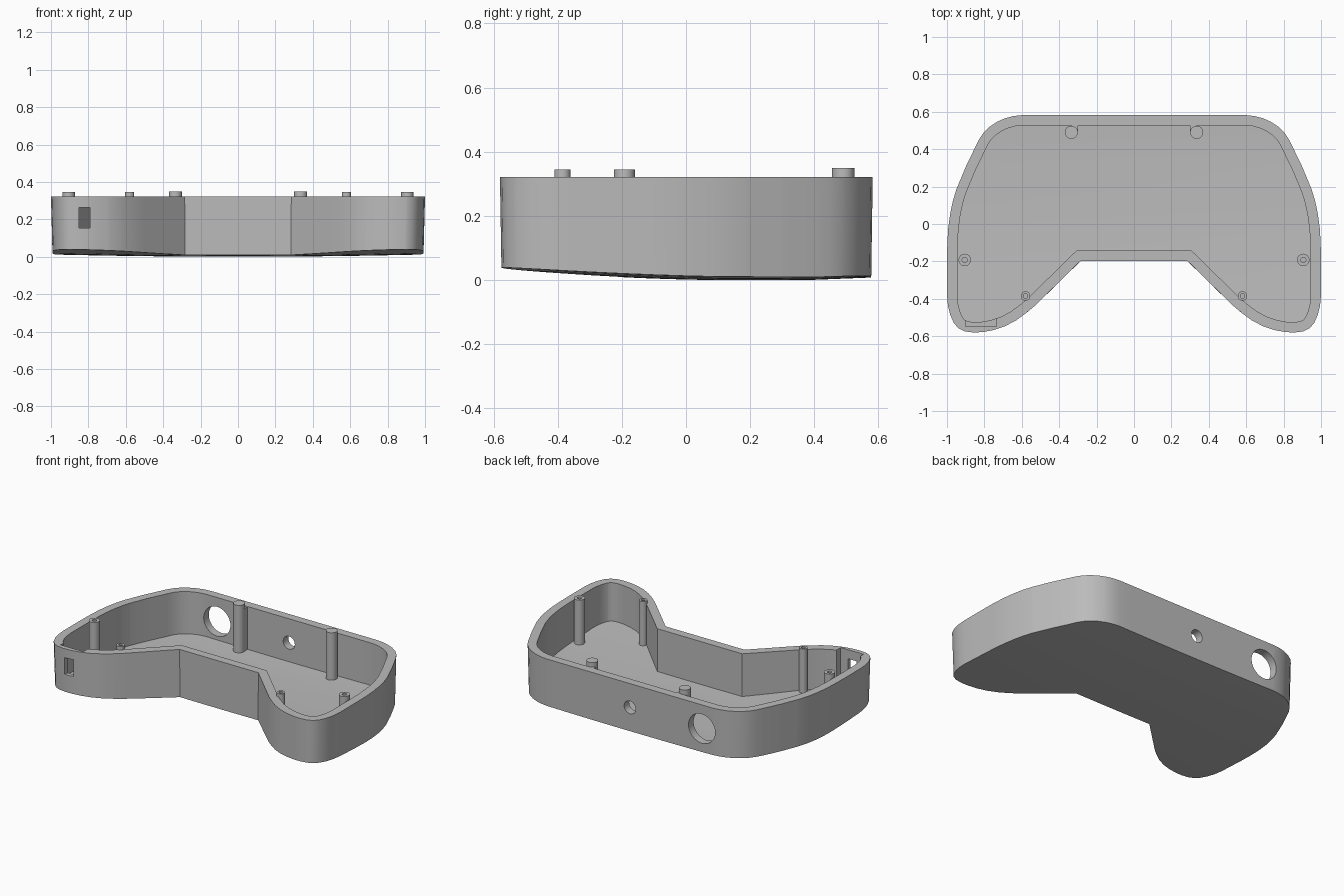
import bpy, bmesh, math
from mathutils import Vector

cube = bpy.data.objects.get("Cube")
if cube:
    bpy.data.objects.remove(cube, do_unlink=True)

grey = bpy.data.materials.new("matte grey plastic")
grey.use_nodes = True
GREY = (0.5, 0.5, 0.5, 1)
grey.diffuse_color = GREY
grey.node_tree.nodes["Principled BSDF"].inputs["Base Color"].default_value = GREY

RIM = 0.322      # height of the open rim
WALL = 0.055     # wall thickness
FLOOR = 0.035    # floor thickness

# Half outline (+x side), from the back edge round the grip to the front notch
HALF = [(0.6, 0.582), (0.645, 0.577), (0.69, 0.565), (0.735, 0.545), (0.775, 0.518),
        (0.805, 0.487), (0.83, 0.45), (0.9, 0.305), (0.95, 0.185), (0.968, 0.125),
        (0.982, 0.06), (0.993, -0.02), (0.998, -0.1), (1.0, -0.2), (1.0, -0.38),
        (0.995, -0.435), (0.983, -0.485), (0.963, -0.53), (0.938, -0.558),
        (0.905, -0.574), (0.86, -0.58), (0.81, -0.578), (0.75, -0.567), (0.69, -0.547),
        (0.63, -0.515), (0.575, -0.475), (0.53, -0.437), (0.487, -0.395), (0.285, -0.197)]
OUTER = [Vector(p) for p in HALF] + [Vector((-x, y)) for x, y in reversed(HALF)]


def inset(pts, d):
    """Mitred inward offset of a clockwise outline."""
    out = []
    for i, p in enumerate(pts):
        a = (p - pts[i - 1]).normalized()
        b = (pts[(i + 1) % len(pts)] - p).normalized()
        na, nb = Vector((a.y, -a.x)), Vector((b.y, -b.x))
        out.append(p + (na + nb) * d / (1 + na.dot(nb)))
    return out


def belly(x, y):
    """Underside height: rises towards the grips, the sides and the back edge."""
    z = 0.012 * x * x
    if y < 0.1:
        z += 0.03 * ((0.1 - y) / 0.68) ** 1.5
    return z + max(0, y - 0.38) * 0.04


def finish(bm, name):
    bmesh.ops.recalc_face_normals(bm, faces=bm.faces)
    me = bpy.data.meshes.new(name)
    bm.to_mesh(me)
    bm.free()
    me.materials.append(grey)
    ob = bpy.data.objects.new(name, me)
    bpy.context.collection.objects.link(ob)
    return ob


def body(name, pts, lift, top, taper):
    """Solid with the given outline, flat top and curved underside."""
    bm = bmesh.new()
    bm.faces.new([bm.verts.new((p.x, p.y, 0)) for p in pts])
    cuts = [((0, k * 0.1, 0), (0, 1, 0)) for k in range(-5, 6)]
    cuts += [((k * 0.2 + 0.1, 0, 0), (1, 0, 0)) for k in range(-5, 5)]
    for co, no in cuts:
        bmesh.ops.bisect_plane(bm, geom=bm.verts[:] + bm.edges[:] + bm.faces[:],
                               plane_co=co, plane_no=no)
    low = bm.verts[:]
    ext = bmesh.ops.extrude_face_region(bm, geom=bm.faces[:], use_keep_orig=True)
    for v in ext["geom"]:
        if isinstance(v, bmesh.types.BMVert):
            v.co.z = top
    for v in low:
        v.co = (v.co.x * taper, v.co.y * taper, belly(v.co.x, v.co.y) + lift)
    lowset = set(low)
    bmesh.ops.triangulate(bm, faces=[f for f in bm.faces if all(v in lowset for v in f.verts)])
    return finish(bm, name)


def box(name, lo, hi):
    bm = bmesh.new()
    bmesh.ops.create_cube(bm, size=1)
    for v in bm.verts:
        v.co = [lo[i] + (v.co[i] + 0.5) * (hi[i] - lo[i]) for i in range(3)]
    return finish(bm, name)


def cylinder(name, loc, r, length, along_y=False, segs=32):
    bm = bmesh.new()
    bmesh.ops.create_cone(bm, cap_ends=True, segments=segs, radius1=r, radius2=r, depth=length)
    ob = finish(bm, name)
    if along_y:
        ob.rotation_euler.x = math.pi / 2
    ob.location = loc
    return ob


def cut(ob, cutter):
    cutter.hide_render = True
    bpy.context.view_layer.update()
    mod = ob.modifiers.new("cut", "BOOLEAN")
    mod.operation, mod.solver, mod.object = "DIFFERENCE", "EXACT", cutter
    bpy.context.view_layer.objects.active = ob
    bpy.ops.object.modifier_apply(modifier=mod.name)
    bpy.data.objects.remove(cutter, do_unlink=True)


def smooth(ob):
    bpy.ops.object.select_all(action="DESELECT")
    ob.select_set(True)
    bpy.context.view_layer.objects.active = ob
    bpy.ops.object.shade_smooth_by_angle(angle=math.radians(28))


# Open tray: outer body hollowed by the inset outline
shell = body("lower_shell", OUTER, 0, RIM, 0.992)
cut(shell, body("cavity_cutter", inset(OUTER, WALL), FLOOR, RIM + 0.2, 1.0))

# Round openings in the back wall
cut(shell, cylinder("large_port_cutter", (-0.52, 0.56, 0.165), 0.096, 0.2, True, 48))
cut(shell, cylinder("small_port_cutter", (0, 0.56, 0.165), 0.042, 0.2, True))

# Switch pocket and slot in the front of the right grip
cut(shell, box("pocket_cutter", (-0.9, -0.549, 0.11), (-0.735, -0.45, 0.4)))
cut(shell, box("slot_cutter", (-0.85, -0.65, 0.153), (-0.79, -0.5, 0.263)))
smooth(shell)

# Posts standing on the floor: name, x, y, radius, top, screw hole radius
POSTS = [("side_post", 0.905, -0.192, 0.033, 0.345, 0.014),
         ("grip_post", 0.58, -0.385, 0.025, 0.345, 0.012),
         ("back_post", 0.335, 0.49, 0.035, 0.35, 0)]
for side, s in (("left", 1), ("right", -1)):
    for name, x, y, r, top, hole in POSTS:
        base = belly(x, y) + 0.02
        post = cylinder(f"{side}_{name}", (s * x, y, (base + top) / 2), r, top - base)
        if hole:
            cut(post, cylinder("screw_cutter", (s * x, y, top), hole, 0.2, segs=20))
        smooth(post)
    # Web tying the back post to the wall
    xs = sorted((s * 0.3, s * 0.335))
    box(f"{side}_post_web", (xs[0], 0.49, 0.03), (xs[1], 0.535, RIM - 0.002))
